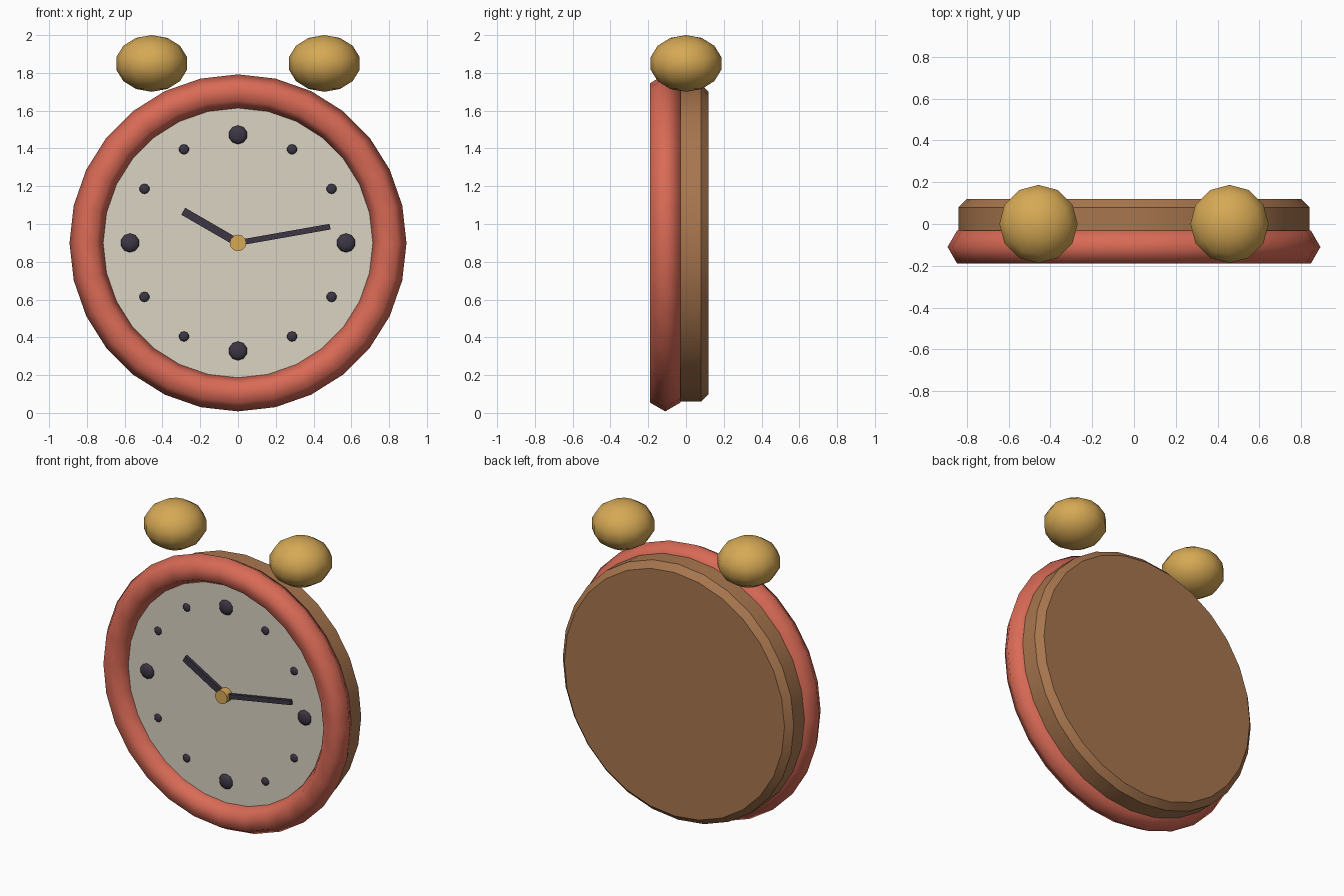
import bpy, math
from mathutils import Matrix

if "Cube" in bpy.data.objects:
    bpy.data.objects.remove(bpy.data.objects["Cube"])

CZ = 0.90  # height of the dial centre


def material(name, srgb):
    m = bpy.data.materials.new(name)
    lin = [((c / 255 + 0.055) / 1.055) ** 2.4 for c in srgb]
    m.diffuse_color = (*lin, 1)
    m.use_nodes = True
    m.node_tree.nodes["Principled BSDF"].inputs["Base Color"].default_value = m.diffuse_color
    return m


RED = material("coral_red", (217, 106, 86))
BROWN = material("wood_brown", (168, 118, 78))
CREAM = material("cream", (219, 212, 195))
DARK = material("charcoal", (60, 54, 68))
BRASS = material("brass", (214, 169, 85))


def finish(name, mat, angle=None):
    ob = bpy.context.object
    ob.name = ob.data.name = name
    ob.data.materials.append(mat)
    if angle is None:
        bpy.ops.object.shade_smooth()
    else:
        bpy.ops.object.shade_smooth_by_angle(angle=math.radians(angle))
    return ob


def disc(name, mat, radius, y0, y1, sides):
    """Cylinder along y, between y0 and y1, on the dial axis."""
    bpy.ops.mesh.primitive_cylinder_add(vertices=sides, radius=radius, depth=y1 - y0)
    me = bpy.context.object.data
    me.transform(Matrix.Translation((0, (y0 + y1) / 2, CZ)) @ Matrix.Rotation(math.pi / 2, 4, 'X'))
    return finish(name, mat, 30)


def ball(name, mat, loc, size, segments, rings, turn=0):
    bpy.ops.mesh.primitive_uv_sphere_add(segments=segments, ring_count=rings, radius=1)
    me = bpy.context.object.data
    me.transform(Matrix.Translation(loc) @ Matrix.Diagonal((*size, 1)) @ Matrix.Rotation(turn, 4, 'X'))
    return finish(name, mat)


# Case with a chamfered back edge
case = disc("case", BROWN, 0.84, -0.10, 0.12, 28)
for v in case.data.vertices:
    if v.co.y < 0:
        v.co.x *= 0.95
        v.co.z = CZ + (v.co.z - CZ) * 0.95
bpy.ops.object.select_all(action='DESELECT')
bpy.data.objects.remove(case)


def lathe(name, mat, profile, sides):
    """Closed solid spun round the dial axis from (radius, y) points."""
    verts, faces, n = [], [], len(profile)
    for i in range(sides):
        a = 2 * math.pi * i / sides
        verts += [(r * math.sin(a), y, CZ + r * math.cos(a)) for r, y in profile]
    for i in range(sides):
        j = (i + 1) % sides
        faces += [(i * n + k, i * n + k + 1, j * n + k + 1, j * n + k) for k in range(n - 1)]
    faces.append([i * n for i in reversed(range(sides))])
    faces.append([i * n + n - 1 for i in range(sides)])
    me = bpy.data.meshes.new(name)
    me.from_pydata(verts, [], faces)
    ob = bpy.data.objects.new(name, me)
    bpy.context.collection.objects.link(ob)
    bpy.context.view_layer.objects.active = ob
    ob.select_set(True)
    # Turn all normals outward
    bpy.ops.object.mode_set(mode='EDIT')
    bpy.ops.mesh.select_all(action='SELECT')
    bpy.ops.mesh.normals_make_consistent(inside=False)
    bpy.ops.object.mode_set(mode='OBJECT')
    return finish(name, mat, 30)


lathe("case", BROWN, [(0.80, -0.10), (0.84, -0.06), (0.84, 0.08), (0.80, 0.12)], 28)

# Six-sided front ring
bpy.ops.mesh.primitive_torus_add(major_segments=28, minor_segments=6,
                                 major_radius=0.80, minor_radius=0.092)
bpy.context.object.data.transform(
    Matrix.Translation((0, -0.11, CZ)) @ Matrix.Rotation(math.pi / 2, 4, 'X'))
finish("front_ring", RED)

# Dial
disc("dial", CREAM, 0.74, -0.12, -0.095, 28)

# Hour markers, larger at the quarters
for h in range(12):
    a = math.radians(30 * h)
    r = 0.05 if h % 3 == 0 else 0.027
    ball(f"hour_marker_{h}", DARK,
         (0.572 * math.sin(a), -0.125, CZ + 0.572 * math.cos(a)),
         (r, 0.4 * r, r), 10, 6, math.pi / 2)


# Hands, as thin bars pointing outward from the centre
def hand(name, length, width, degrees, y):
    bpy.ops.mesh.primitive_cube_add(size=1)
    me = bpy.context.object.data
    me.transform(Matrix.Translation((0, y, CZ))
                 @ Matrix.Rotation(-math.radians(degrees), 4, 'Y')
                 @ Matrix.Translation((length / 2, 0, 0))
                 @ Matrix.Diagonal((length, 0.02, width, 1)))
    finish(name, DARK, 30)


hand("hour_hand", 0.335, 0.042, 150, -0.138)
hand("minute_hand", 0.495, 0.03, 10, -0.142)

# Centre cap
disc("centre_cap", BRASS, 0.044, -0.175, -0.11, 12)

# Bells
for side, x in (("left", -0.457), ("right", 0.457)):
    ball(f"{side}_bell", BRASS, (x, 0, 1.85), (0.192, 0.192, 0.15), 12, 7)
